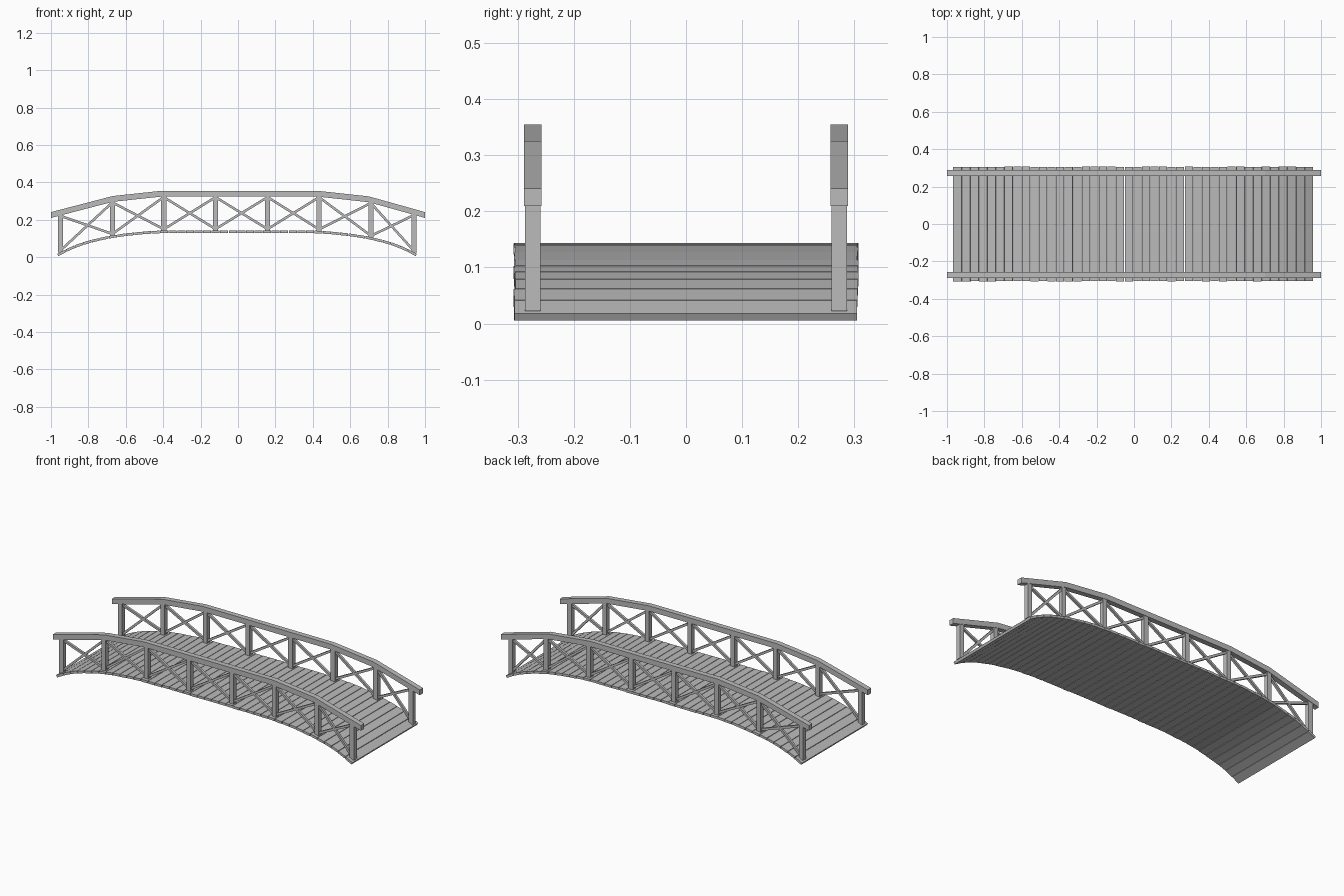
import bpy, bmesh, math, random
from mathutils import Matrix, Vector

random.seed(4)
cube = bpy.data.objects.get("Cube")
if cube:
    bpy.data.objects.remove(cube, do_unlink=True)

grey = bpy.data.materials.new("weathered grey")
grey.use_nodes = True
COLOUR = (0.5, 0.5, 0.5, 1)
grey.diffuse_color = COLOUR
grey.node_tree.nodes["Principled BSDF"].inputs["Base Color"].default_value = COLOUR

# Half outline of the arched deck top: distance from the middle, height
ARCH = [(0, .144), (.43, .142), (.5, .137), (.6, .127), (.69, .113),
        (.77, .095), (.82, .081), (.87, .063), (.915, .043), (.965, .016)]
# Top line of the handrail
RAIL = [(-1, .241), (-.67, .327), (-.41, .355), (.425, .355), (.7, .325), (1, .241)]
POSTS = [-.948, -.672, -.397, -.12, .158, .434, .71, .94]
MID = -.005
SIDE_Y = .273
RAIL_H = .031


def height(points, x):
    for (x0, z0), (x1, z1) in zip(points, points[1:]):
        if x <= x1:
            return z0 + (z1 - z0) * (x - x0) / (x1 - x0)
    return points[-1][1]


def deck(x):
    return height(ARCH, abs(x - MID))


def finish(name, bm):
    bmesh.ops.recalc_face_normals(bm, faces=bm.faces)
    mesh = bpy.data.meshes.new(name)
    bm.to_mesh(mesh)
    bm.free()
    mesh.materials.append(grey)
    obj = bpy.data.objects.new(name, mesh)
    bpy.context.collection.objects.link(obj)
    return obj


def beam(bm, a, b, depth, thick):
    """Box running from a to b in the xz plane, depth along y."""
    a, b = Vector(a), Vector(b)
    d = b - a
    m = (Matrix.Translation((a + b) / 2)
         @ Matrix.Rotation(-math.atan2(d.z, d.x), 4, 'Y')
         @ Matrix.Diagonal((d.length, depth, thick, 1)))
    bmesh.ops.create_cube(bm, size=1, matrix=m)


# Deck planks laid along the arch
bm = bmesh.new()
COUNT, HALF, THICK, GAP = 42, .963, .014, .0015
step = 2 * HALF / COUNT
for i in range(COUNT):
    x0 = MID - HALF + i * step
    x1 = x0 + step
    y = random.uniform(-.002, .002)
    a = Vector((x0, y, deck(x0)))
    b = Vector((x1, y, deck(x1)))
    d = (b - a).normalized()
    drop = Vector((d.z, 0, -d.x)) * THICK / 2
    beam(bm, a + d * GAP + drop, b - d * GAP + drop, .611, THICK)
finish("deck_planks", bm)

for side, sy in (("left", 1), ("right", -1)):
    y = SIDE_Y * sy
    side_name = "back" if sy > 0 else "front"

    # Handrail with vertical end cuts
    bm = bmesh.new()
    rings = [[bm.verts.new((x, y + dy, z + dz)) for dy, dz in
              ((-.0155, 0), (.0155, 0), (.0155, -RAIL_H), (-.0155, -RAIL_H))]
             for x, z in RAIL]
    for p, q in zip(rings, rings[1:]):
        for k in range(4):
            n = (k + 1) % 4
            bm.faces.new((p[k], p[n], q[n], q[k]))
    bm.faces.new(rings[0])
    bm.faces.new(rings[-1])
    finish(side_name + "_handrail", bm)

    # Upright posts
    bm = bmesh.new()
    for x in POSTS:
        beam(bm, (x, y, deck(x) - .004), (x, y, height(RAIL, x) - RAIL_H / 2), .027, .027)
    finish(side_name + "_posts", bm)

    # Crossed braces between neighbouring posts
    bm = bmesh.new()
    for x0, x1 in zip(POSTS, POSTS[1:]):
        xa, xb = x0 + .008, x1 - .008
        low = [deck(x) + .012 for x in (xa, xb)]
        high = [height(RAIL, x) - RAIL_H - .008 for x in (xa, xb)]
        beam(bm, (xa, y, low[0]), (xb, y, high[1]), .014, .013)
        beam(bm, (xa, y, high[0]), (xb, y, low[1]), .0138, .013)
    finish(side_name + "_braces", bm)
